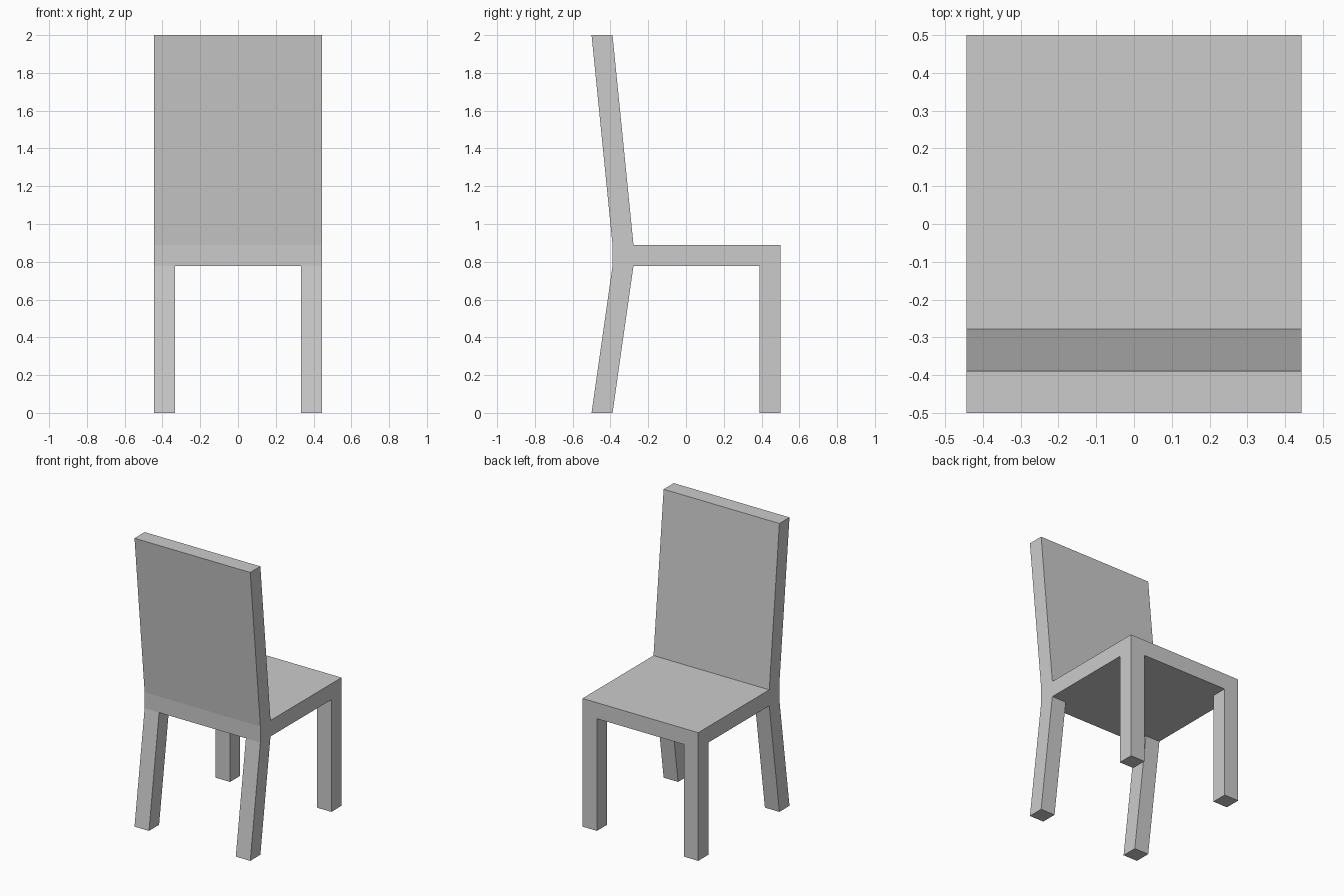
import bpy
import bmesh

cube = bpy.data.objects.get("Cube")
if cube:
    bpy.data.objects.remove(cube, do_unlink=True)

# Single colour
grey = bpy.data.materials.new("light grey")
grey.use_nodes = True
colour = (0.6, 0.6, 0.6, 1)
grey.diffuse_color = colour
grey.node_tree.nodes["Principled BSDF"].inputs["Base Color"].default_value = colour

# Shared dimensions
THICK = 0.111
HALF_WIDTH = 0.444
REAR, FRONT = -0.5, 0.5
BEND = REAR + THICK          # rear line of the seat, where the back and legs kink
SEAT_LOW, SEAT_TOP, TOP = 0.778, 0.889, 2.0


def slab(name, x0, x1, low, high):
    """Extrude along x a side profile given by (y0, y1, z) at its low and high ends."""
    profile = [(low[0], low[2]), (low[1], low[2]), (high[1], high[2]), (high[0], high[2])]
    bm = bmesh.new()
    face = bm.faces.new([bm.verts.new((x0, y, z)) for y, z in profile])
    grown = bmesh.ops.extrude_face_region(bm, geom=[face])["geom"]
    moved = [v for v in grown if isinstance(v, bmesh.types.BMVert)]
    bmesh.ops.translate(bm, verts=moved, vec=(x1 - x0, 0, 0))
    bmesh.ops.recalc_face_normals(bm, faces=bm.faces)
    mesh = bpy.data.meshes.new(name)
    bm.to_mesh(mesh)
    bm.free()
    mesh.materials.append(grey)
    obj = bpy.data.objects.new(name, mesh)
    bpy.context.collection.objects.link(obj)


# Seat and leaning backrest
slab("seat", -HALF_WIDTH, HALF_WIDTH, (BEND, FRONT, SEAT_LOW), (BEND, FRONT, SEAT_TOP))
slab("backrest", -HALF_WIDTH, HALF_WIDTH,
     (BEND, BEND + THICK, SEAT_TOP), (REAR, BEND, TOP))

# Straight legs under the open edge, splayed legs under the backrest
for side, x0 in (("left", HALF_WIDTH - THICK), ("right", -HALF_WIDTH)):
    x1 = x0 + THICK
    slab(side + "_straight_leg", x0, x1,
         (FRONT - THICK, FRONT, 0), (FRONT - THICK, FRONT, SEAT_LOW))
    slab(side + "_splayed_leg", x0, x1,
         (REAR, BEND, 0), (BEND, BEND + THICK, SEAT_LOW))
